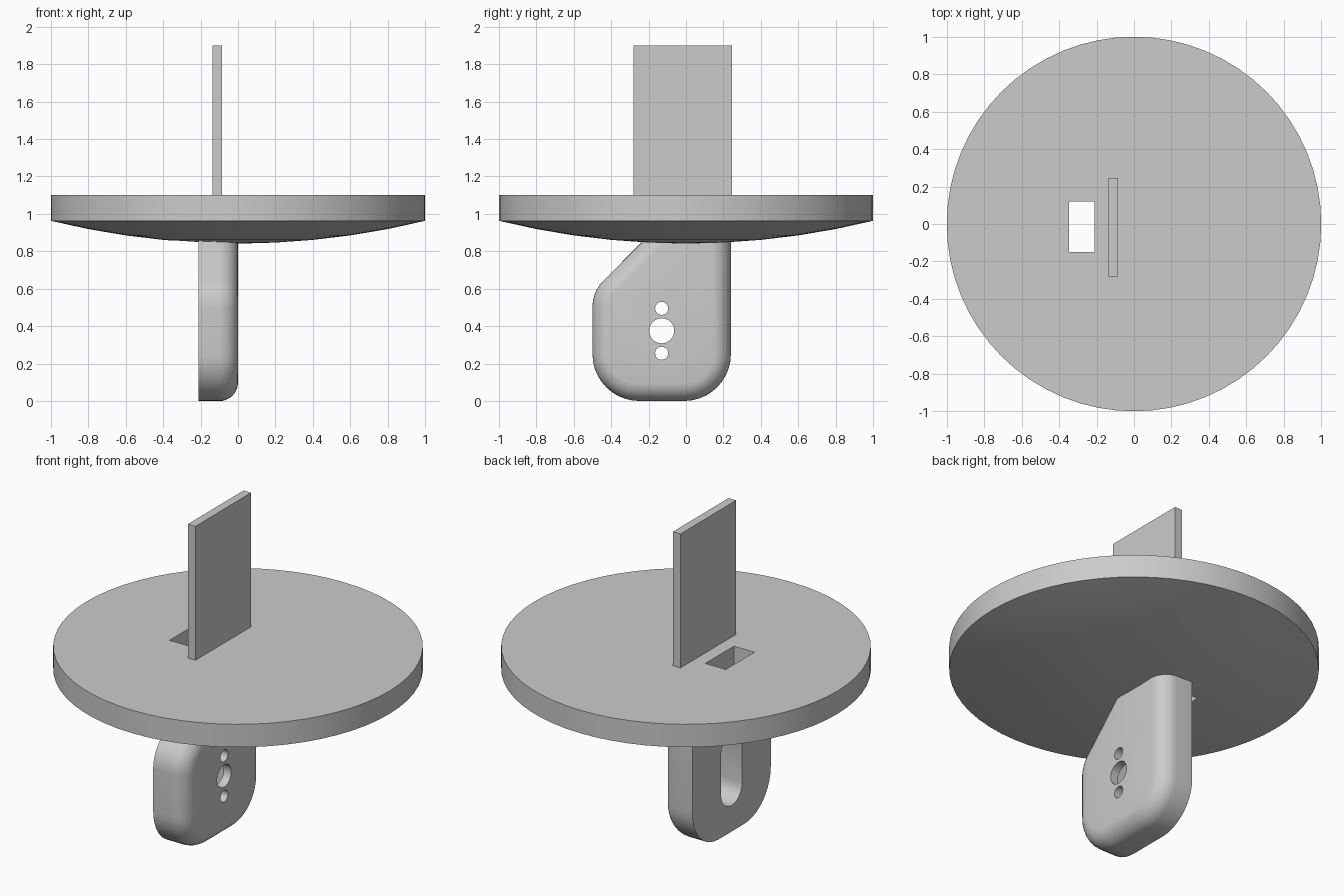
import bpy, bmesh
from math import radians, cos, sin, sqrt, pi

cube = bpy.data.objects.get("Cube")
if cube:
    bpy.data.objects.remove(cube, do_unlink=True)

grey = bpy.data.materials.new("plain grey")
grey.use_nodes = True
colour = (0.6, 0.6, 0.6, 1)
grey.diffuse_color = colour
grey.node_tree.nodes["Principled BSDF"].inputs["Base Color"].default_value = colour


def loft(name, rings):
    """Closed solid skinned through equal-length rings of points, capped at both ends."""
    bm = bmesh.new()
    loops = [[bm.verts.new(p) for p in ring] for ring in rings]
    n = len(loops[0])
    for a, b in zip(loops, loops[1:]):
        for i in range(n):
            j = (i + 1) % n
            bm.faces.new((a[i], a[j], b[j], b[i]))
    bm.faces.new(loops[0][::-1])
    bm.faces.new(loops[-1])
    bmesh.ops.recalc_face_normals(bm, faces=bm.faces)
    mesh = bpy.data.meshes.new(name)
    bm.to_mesh(mesh)
    bm.free()
    mesh.materials.append(grey)
    obj = bpy.data.objects.new(name, mesh)
    bpy.context.collection.objects.link(obj)
    return obj


def box(name, x0, x1, y0, y1, z0, z1):
    return loft(name, [[(x0, y0, z), (x1, y0, z), (x1, y1, z), (x0, y1, z)] for z in (z0, z1)])


def outline(x, corners, inset=0, steps=10):
    """Rounded outline at depth x; each corner is (y, z, radius, start, end angle)."""
    ring = []
    for y, z, r, start, end in corners:
        for i in range(steps + 1):
            a = radians(start + (end - start) * i / steps)
            ring.append((x, y + (r - inset) * cos(a), z + (r - inset) * sin(a)))
    return ring


def select(obj):
    bpy.ops.object.select_all(action='DESELECT')
    obj.select_set(True)
    bpy.context.view_layer.objects.active = obj


def cut(obj, cutter):
    select(obj)
    mod = obj.modifiers.new("cut", 'BOOLEAN')
    mod.operation = 'DIFFERENCE'
    mod.solver = 'EXACT'
    mod.object = cutter
    bpy.ops.object.modifier_apply(modifier=mod.name)
    bpy.data.objects.remove(cutter, do_unlink=True)


# Round deck: flat top, straight rim, shallow domed underside
RIM, BOTTOM, TOP = 0.963, 0.842, 1.10
sag = RIM - BOTTOM
dome = (1 + sag * sag) / (2 * sag)
profile = [(r, BOTTOM + dome - sqrt(dome * dome - r * r)) for r in (0.04, 0.2, 0.4, 0.6, 0.8, 1)]
profile.append((1, TOP))
deck = loft("deck", [[(r * cos(2 * pi * i / 64), r * sin(2 * pi * i / 64), z) for i in range(64)]
                     for r, z in profile])
cut(deck, box("slot_cutter", -0.347, -0.212, -0.15, 0.12, 0.7, 1.3))

# Upright plate on the deck
box("upright_plate", -0.135, -0.085, -0.28, 0.245, TOP - 0.02, 1.9)

# Hanging bracket: flat on one side, filleted on the other, top buried in the deck
BACK, FRONT, FILLET = -0.21, 0.0, 0.1
corners = [(-0.01, 0.25, 0.25, -90, 0),
           (0.14, 0.92, 0.1, 0, 90),
           (-0.024, 0.92, 0.1, 90, 135),
           (-0.3, 0.502, 0.2, 135, 180),
           (-0.25, 0.25, 0.25, 180, 270)]
rings = [outline(BACK, corners)]
for k in range(9):
    a = radians(k * 85 / 8)
    rings.append(outline(FRONT - FILLET * (1 - sin(a)), corners, FILLET * (1 - cos(a))))
bracket = loft("hanging_bracket", rings)

# Rounded pocket in the flat side, then three holes through the remaining wall
MID_Y, MID_Z = -0.13, 0.375
pocket = [(MID_Y, MID_Z + 0.12, 0.1, 0, 180), (MID_Y, MID_Z - 0.12, 0.1, 180, 360)]
cut(bracket, loft("pocket_cutter", [outline(x, pocket) for x in (-0.4, -0.05)]))
for offset, radius in ((-0.12, 0.035), (0, 0.067), (0.12, 0.035)):
    hole = [(MID_Y, MID_Z + offset, radius, 0, 345)]
    cut(bracket, loft("hole_cutter", [outline(x, hole, 0, 23) for x in (-0.12, 0.2)]))

for obj in (deck, bracket):
    select(obj)
    bpy.ops.object.shade_smooth_by_angle(angle=radians(30))
